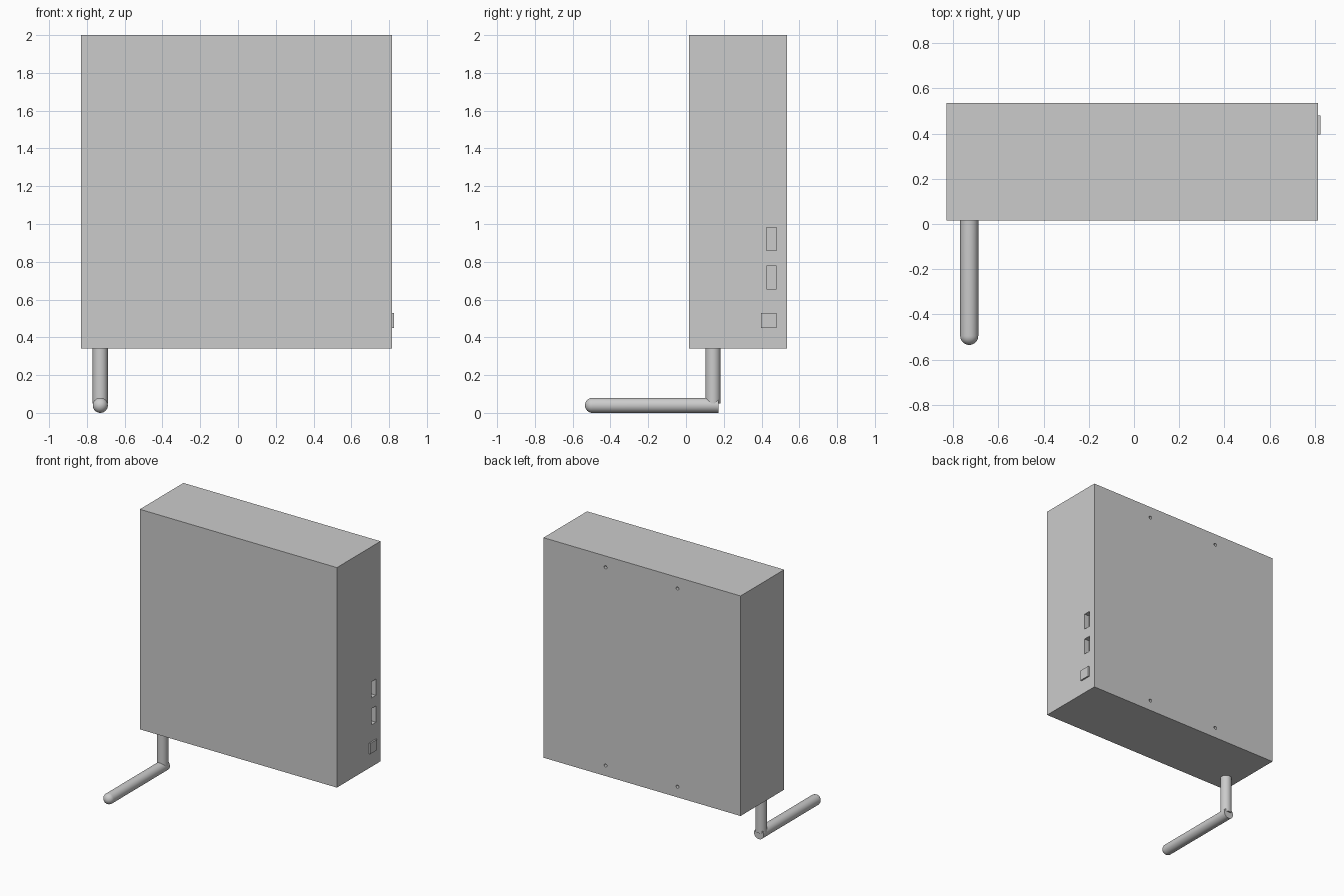
import bpy, bmesh, math
from mathutils import Vector, Matrix

if "Cube" in bpy.data.objects:
    bpy.data.objects.remove(bpy.data.objects["Cube"])


def box(name, lo, hi):
    lo, hi = Vector(lo), Vector(hi)
    bpy.ops.mesh.primitive_cube_add(size=1, location=(lo + hi) / 2)
    ob = bpy.context.object
    ob.name = name
    ob.scale = hi - lo
    bpy.ops.object.transform_apply(location=False, rotation=False, scale=True)
    return ob


def rod(name, radius, depth, loc, rot=(0, 0, 0), sides=32):
    bpy.ops.mesh.primitive_cylinder_add(vertices=sides, radius=radius, depth=depth,
                                        location=loc, rotation=rot)
    bpy.context.object.name = name
    return bpy.context.object


def smooth(ob):
    bpy.ops.object.select_all(action='DESELECT')
    ob.select_set(True)
    bpy.context.view_layer.objects.active = ob
    bpy.ops.object.shade_smooth_by_angle(angle=math.radians(35))


def cut(target, cutter):
    mod = target.modifiers.new("cut", 'BOOLEAN')
    mod.operation, mod.solver, mod.object = 'DIFFERENCE', 'EXACT', cutter
    bpy.context.view_layer.objects.active = target
    bpy.ops.object.modifier_apply(modifier=mod.name)
    bpy.data.objects.remove(cutter)


# Main cabinet
X0, X1, Y0, Y1, Z0, Z1 = -0.83, 0.815, 0.015, 0.535, 0.34, 2.0
cabinet = box("cabinet", (X0, Y0, Z0), (X1, Y1, Z1))

# Two slots recessed in the right side
for z in (0.656, 0.859):
    cut(cabinet, box("slot_cutter", (X1 - 0.04, 0.427, z), (X1 + 0.05, 0.48, z + 0.122)))

# Four mounting holes in the back
for x in (-0.303, 0.297):
    for z in (0.42, 1.915):
        cut(cabinet, rod("hole_cutter", 0.012, 0.08, (x, Y1, z),
                         (math.pi / 2, 0, 0), 16))

# Raised power button on the right side
box("power_button", (X1 - 0.01, 0.397, 0.45), (0.826, 0.48, 0.53))

# Upright pipe under the cabinet
PX, R = -0.729, 0.04
smooth(rod("upright_pipe", R, Z0 - 0.05, (PX, 0.143, (Z0 + 0.05) / 2)))

# Horizontal pipe with a domed front end, lathed from a profile
y_back, y_dome = 0.173, -0.535 + R
profile = [(0, y_back), (R, y_back)]
profile += [(R * math.cos(a), y_dome - R * math.sin(a))
            for a in (i * math.pi / 16 for i in range(9))]
bm = bmesh.new()
verts = [bm.verts.new((r, y, 0)) for r, y in profile]
edges = [bm.edges.new(pair) for pair in zip(verts, verts[1:])]
bmesh.ops.spin(bm, geom=verts + edges, cent=(0, 0, 0), axis=(0, 1, 0),
               angle=math.tau, steps=32, use_duplicate=False)
bmesh.ops.remove_doubles(bm, verts=bm.verts, dist=1e-4)
bmesh.ops.recalc_face_normals(bm, faces=bm.faces)
mesh = bpy.data.meshes.new("horizontal_pipe")
bm.to_mesh(mesh)
bm.free()
pipe = bpy.data.objects.new("horizontal_pipe", mesh)
pipe.location = (PX, 0, R)
bpy.context.collection.objects.link(pipe)
smooth(pipe)
